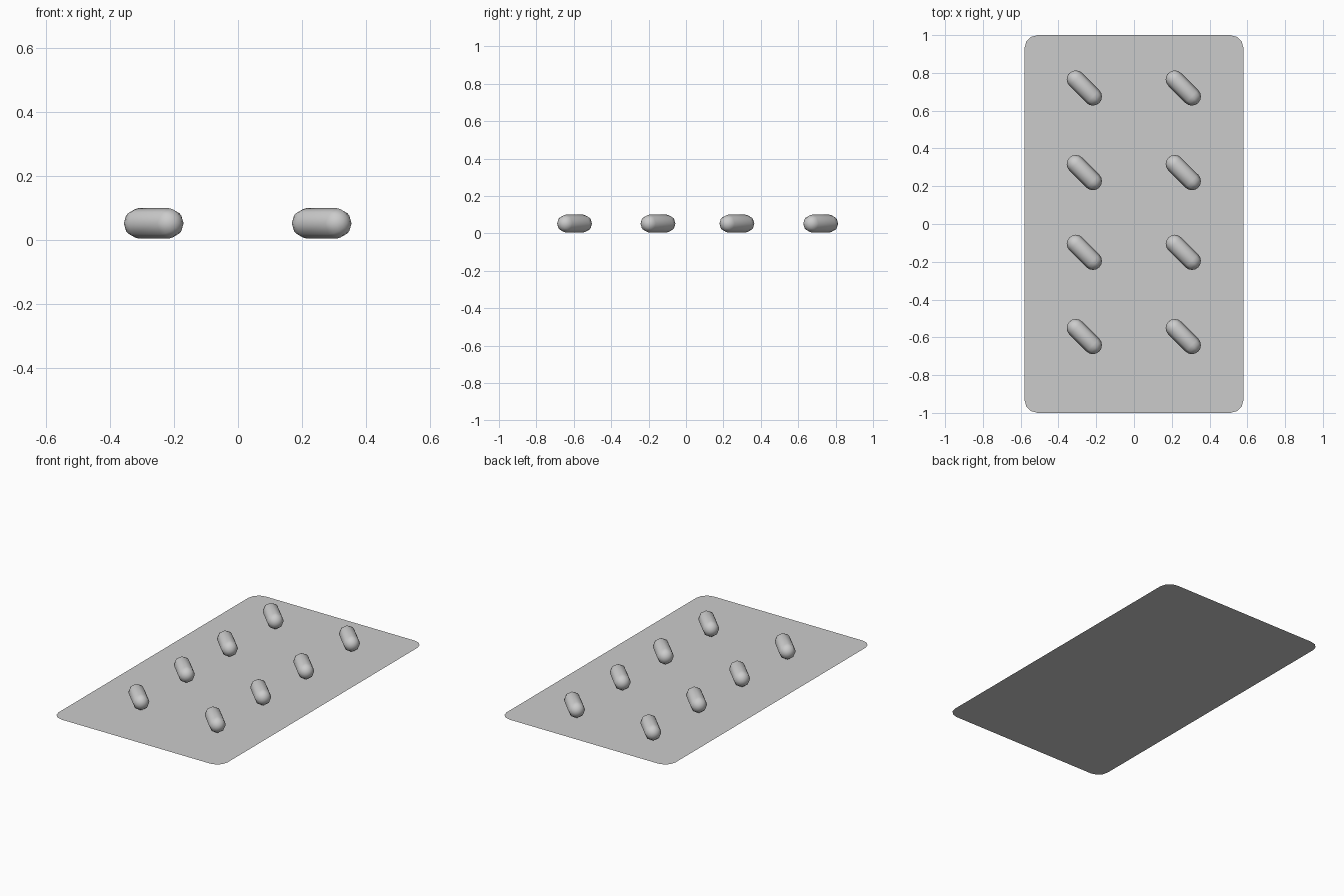
import bpy, bmesh
from math import sin, cos, pi, radians
from mathutils import Matrix, Vector

if "Cube" in bpy.data.objects:
    bpy.data.objects.remove(bpy.data.objects["Cube"])


def make_object(name, bm):
    mesh = bpy.data.meshes.new(name)
    bm.to_mesh(mesh)
    bm.free()
    obj = bpy.data.objects.new(name, mesh)
    bpy.context.collection.objects.link(obj)
    return obj


# Flat sheet with rounded corners
W, D, R, STEPS = 0.58, 1.0, 0.07, 3
bm = bmesh.new()
outline = []
for i, (sx, sy) in enumerate([(1, 1), (-1, 1), (-1, -1), (1, -1)]):
    for k in range(STEPS + 1):
        a = i * pi / 2 + k * pi / 2 / STEPS
        outline.append(bm.verts.new((sx * (W - R) + R * cos(a),
                                     sy * (D - R) + R * sin(a), 0)))
bm.faces.new(outline)
make_object("sheet", bm)


# Raised capsule: eight-sided barrel with domed ends, lying along x
def capsule_mesh(radius, half, sides=8, rings=4):
    bm = bmesh.new()
    stations = []
    for k in range(1, rings + 1):
        a = k * pi / 2 / rings
        stations.append((-half - radius * cos(a), radius * sin(a)))
    stations += [(-x, r) for x, r in reversed(stations)]
    loops = [[bm.verts.new((x, r * cos(j * 2 * pi / sides), r * sin(j * 2 * pi / sides)))
              for j in range(sides)] for x, r in stations]
    for a, b in zip(loops, loops[1:]):
        for j in range(sides):
            n = (j + 1) % sides
            bm.faces.new((a[j], a[n], b[n], b[j]))
    for loop, x in ((loops[0], -half - radius), (loops[-1], half + radius)):
        tip = bm.verts.new((x, 0, 0))
        for j in range(sides):
            bm.faces.new((loop[j], loop[(j + 1) % sides], tip))
    bmesh.ops.recalc_face_normals(bm, faces=bm.faces)
    for f in bm.faces:
        f.smooth = True
    return bm


# Two columns of four diagonal capsules
for col, x in enumerate((-0.263, 0.261)):
    for row, y in enumerate((0.72, 0.272, -0.15, -0.596)):
        bm = capsule_mesh(0.048, 0.064)
        bm.transform(Matrix.Translation(Vector((x, y, 0.052))) @ Matrix.Rotation(radians(-45), 4, 'Z'))
        make_object(f"capsule_{col + 1}_{row + 1}", bm)
